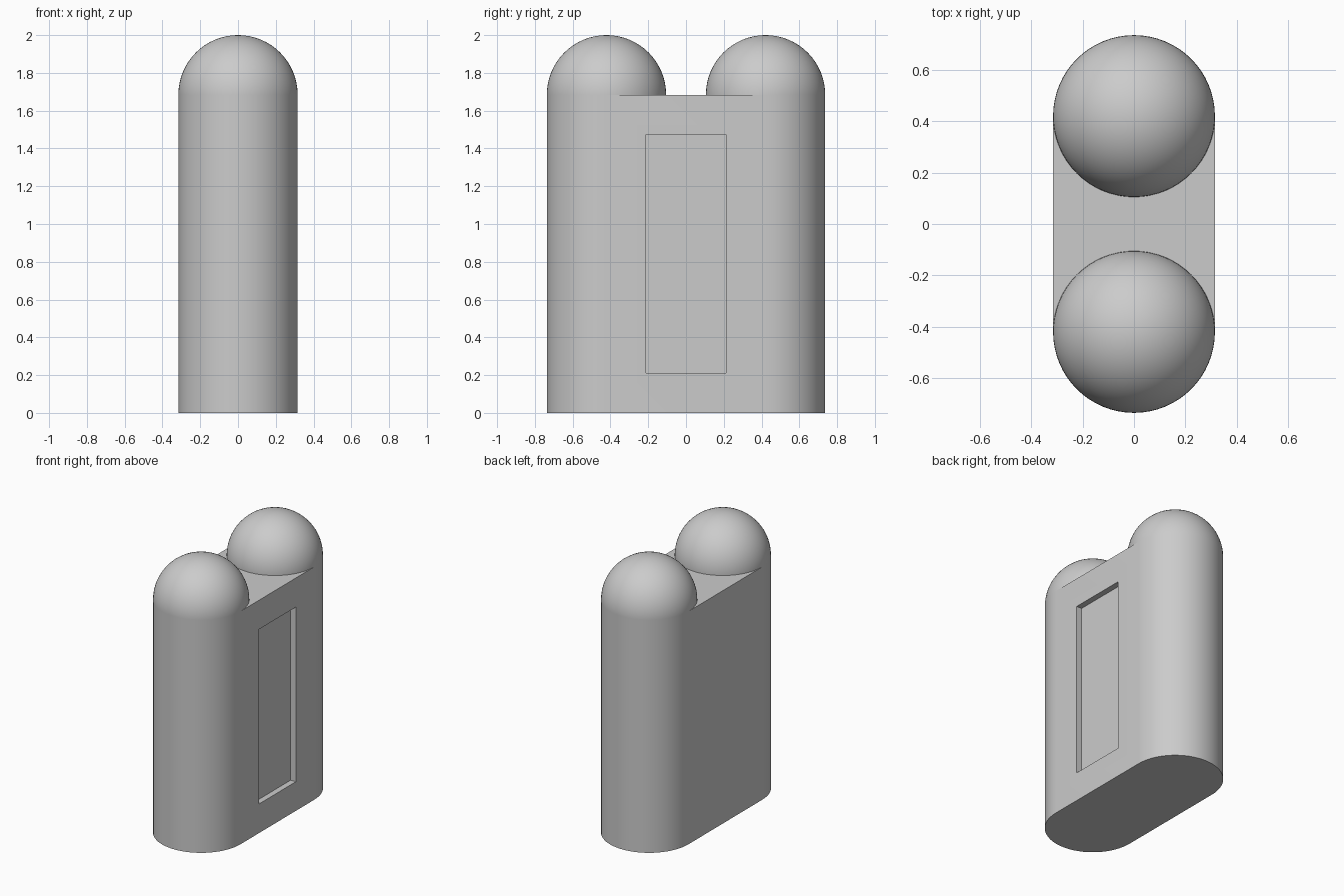
import bpy, bmesh
from math import sin, cos, pi, radians

if "Cube" in bpy.data.objects:
    bpy.data.objects.remove(bpy.data.objects["Cube"])

U = 2 / 19                       # design module
R, CY, H = 3 * U, 4 * U, 16 * U  # end radius, end centre offset, body height
SEG = 32                         # segments per half circle


def smooth(obj):
    bpy.ops.object.select_all(action='DESELECT')
    obj.select_set(True)
    bpy.context.view_layer.objects.active = obj
    bpy.ops.object.shade_smooth_by_angle(angle=radians(30))


# Body: stadium outline extruded upwards
outline = []
for side in (1, -1):
    for i in range(SEG + 1):
        a = pi * i / SEG
        outline.append((side * R * cos(a), side * (CY + R * sin(a)), 0))
bm = bmesh.new()
base = bm.faces.new([bm.verts.new(p) for p in outline])
top = bmesh.ops.extrude_face_region(bm, geom=[base])
bmesh.ops.translate(bm, vec=(0, 0, H),
                    verts=[g for g in top['geom'] if isinstance(g, bmesh.types.BMVert)])
bmesh.ops.recalc_face_normals(bm, faces=bm.faces[:])
mesh = bpy.data.meshes.new("body")
bm.to_mesh(mesh)
bm.free()
body = bpy.data.objects.new("body", mesh)
bpy.context.collection.objects.link(body)

# Shallow rectangular recess in the right side
depth = 0.042
bpy.ops.mesh.primitive_cube_add(size=1, location=(R, 0, 8 * U))
cutter = bpy.context.object
cutter.name = "recess_cutter"
cutter.scale = (2 * depth, 4 * U, 12 * U)
cutter.hide_render = True
bpy.context.view_layer.objects.active = body
cut = body.modifiers.new("recess", 'BOOLEAN')
cut.operation = 'DIFFERENCE'
cut.solver = 'EXACT'
cut.object = cutter
bpy.ops.object.modifier_apply(modifier=cut.name)
bpy.data.objects.remove(cutter)
smooth(body)

# Domes: spheres half sunk into the body ends
for name, y in (("front_dome", -CY), ("back_dome", CY)):
    bpy.ops.mesh.primitive_uv_sphere_add(segments=2 * SEG, ring_count=SEG,
                                         radius=R, location=(0, y, H))
    dome = bpy.context.object
    dome.name = name
    smooth(dome)
